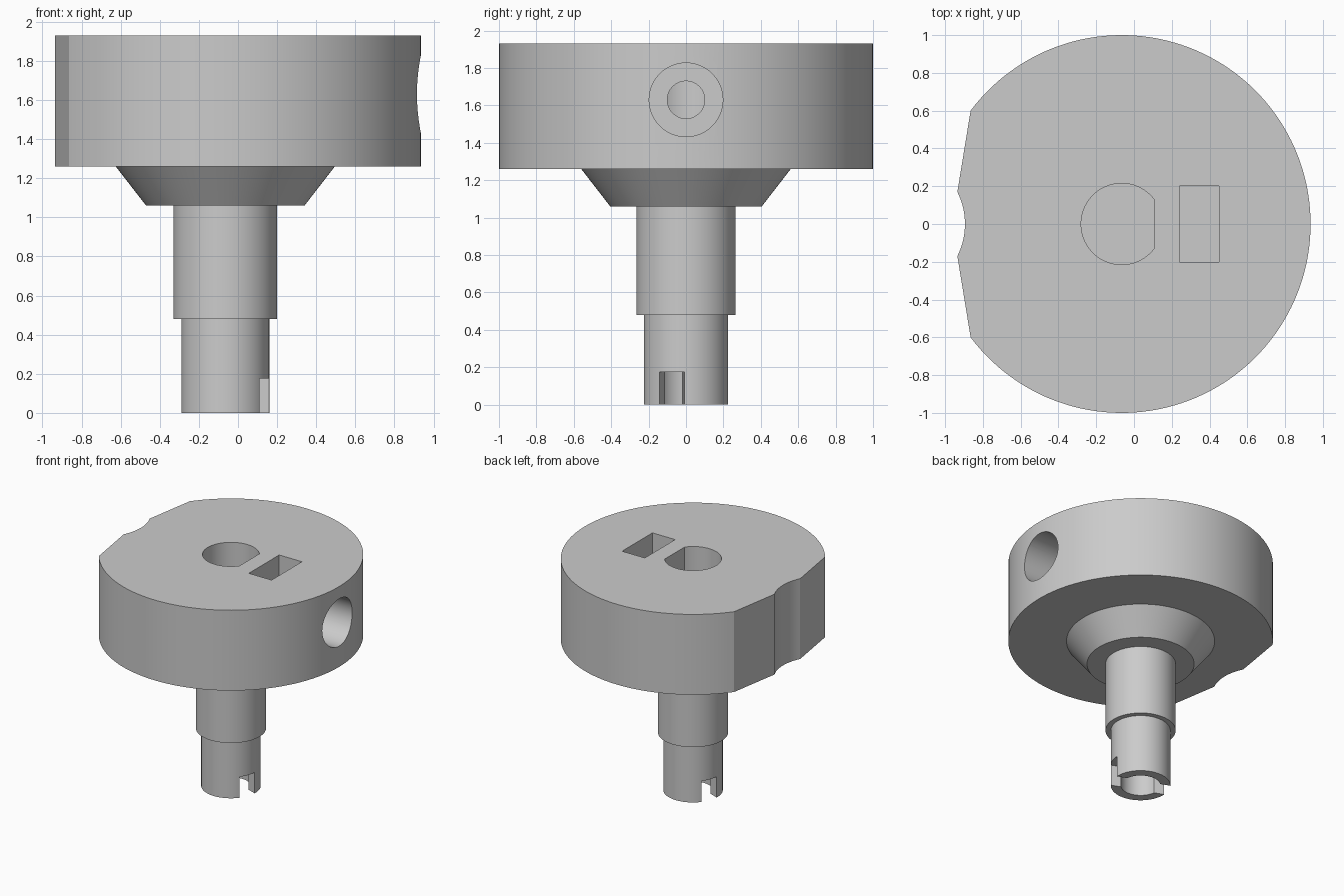
import bpy, bmesh
from math import sin, cos, pi, radians, asin, acos, atan2
from mathutils import Matrix

if "Cube" in bpy.data.objects:
    bpy.data.objects.remove(bpy.data.objects["Cube"])

AXIS_X = -0.065      # turning axis of the whole part
SCREW_Z = 1.63       # height of the clamping screw

grey = bpy.data.materials.new("plain grey")
grey.use_nodes = True
grey.diffuse_color = (0.6, 0.6, 0.6, 1)
grey.node_tree.nodes["Principled BSDF"].inputs["Base Color"].default_value = (0.6, 0.6, 0.6, 1)


def make_object(name, bm):
    bmesh.ops.recalc_face_normals(bm, faces=bm.faces)
    mesh = bpy.data.meshes.new(name)
    bm.to_mesh(mesh)
    bm.free()
    mesh.materials.append(grey)
    obj = bpy.data.objects.new(name, mesh)
    bpy.context.collection.objects.link(obj)
    return obj


def prism(name, outline, z0, z1):
    """Extrude a closed xy outline from z0 to z1."""
    bm = bmesh.new()
    face = bm.faces.new([bm.verts.new((x, y, z0)) for x, y in outline])
    new = bmesh.ops.extrude_face_region(bm, geom=[face])["geom"]
    bmesh.ops.translate(bm, vec=(0, 0, z1 - z0),
                        verts=[v for v in new if isinstance(v, bmesh.types.BMVert)])
    return make_object(name, bm)


def lathe(name, profile, steps=128):
    """Turn a closed (radius, z) profile about the axis."""
    bm = bmesh.new()
    verts = [bm.verts.new((r, 0, z)) for r, z in profile]
    edges = [bm.edges.new((a, b)) for a, b in zip(verts, verts[1:])]
    bmesh.ops.spin(bm, geom=verts + edges, cent=(0, 0, 0), axis=(0, 0, 1),
                   angle=2 * pi, steps=steps)
    bmesh.ops.remove_doubles(bm, verts=bm.verts, dist=1e-4)
    bmesh.ops.translate(bm, verts=bm.verts, vec=(AXIS_X, 0, 0))
    return make_object(name, bm)


def arc(cx, radius, a0, a1, steps):
    angles = [a0 + (a1 - a0) * i / steps for i in range(steps + 1)]
    return [(cx + radius * cos(a), radius * sin(a)) for a in angles]


def box(name, size, matrix):
    bm = bmesh.new()
    bmesh.ops.create_cube(bm, size=1)
    bmesh.ops.scale(bm, verts=bm.verts, vec=size)
    bmesh.ops.transform(bm, verts=bm.verts, matrix=matrix)
    return make_object(name, bm)


def x_cylinder(name, radius, x0, x1):
    bm = bmesh.new()
    bmesh.ops.create_cone(bm, cap_ends=True, segments=64, radius1=radius, radius2=radius,
                          depth=x1 - x0)
    bmesh.ops.transform(bm, verts=bm.verts,
                        matrix=Matrix.Translation(((x0 + x1) / 2, 0, SCREW_Z))
                        @ Matrix.Rotation(pi / 2, 4, 'Y'))
    return make_object(name, bm)


def cut(obj, cutters):
    for cutter in cutters:
        mod = obj.modifiers.new("cut", 'BOOLEAN')
        mod.object, mod.operation, mod.solver = cutter, 'DIFFERENCE', 'EXACT'
    bpy.context.view_layer.update()
    mesh = bpy.data.meshes.new_from_object(
        obj.evaluated_get(bpy.context.evaluated_depsgraph_get()))
    obj.modifiers.clear()
    obj.data = mesh


# Head: round disc with two slanted flats and a shallow hollow between them
flat = acos(-0.8)
hollow_r = 0.38
hollow = asin(0.17 / hollow_r)
head = prism("head", arc(AXIS_X, 1, -flat, flat, 120)
             + arc(-0.895 - hollow_r, hollow_r, hollow, -hollow, 16), 1.26, 1.93)

# Stem: conical collar, two shaft steps and a blind bore from below
stem = lathe("stem", [(0, 1.26), (0.56, 1.26), (0.405, 1.06), (0.265, 1.06), (0.265, 0.48),
                      (0.225, 0.48), (0.225, 0), (0.15, 0), (0.15, 0.45), (0, 0.45)])

# D-shaped bore from the top
d_angle = acos((0.105 - AXIS_X) / 0.215)
d_bore = prism("d_bore_cutter", arc(AXIS_X, 0.215, d_angle, 2 * pi - d_angle, 80), 1.06, 2.1)

# Nut pocket and stepped screw hole
pocket = box("nut_pocket_cutter", (0.21, 0.4, 0.8), Matrix.Translation((0.345, 0, 1.83)))
screw_hole = x_cylinder("screw_hole_cutter", 0.1, 0, 0.7)
counterbore = x_cylinder("counterbore_cutter", 0.197, 0.56, 1.2)

# Cross slot through the foot of the stem
slot = box("slot_cutter", (0.8, 0.14, 0.35),
           Matrix.Translation((AXIS_X, 0, 0)) @ Matrix.Rotation(radians(-20.5), 4, 'Z'))

cut(head, [d_bore, pocket, screw_hole, counterbore])
cut(stem, [d_bore, slot])
for cutter in (d_bore, pocket, screw_hole, counterbore, slot):
    bpy.data.objects.remove(cutter)

# Smooth curved walls, keep edges sharp
bpy.ops.object.select_all(action='DESELECT')
for obj in (head, stem):
    obj.select_set(True)
bpy.context.view_layer.objects.active = head
bpy.ops.object.shade_smooth_by_angle(angle=radians(20))
